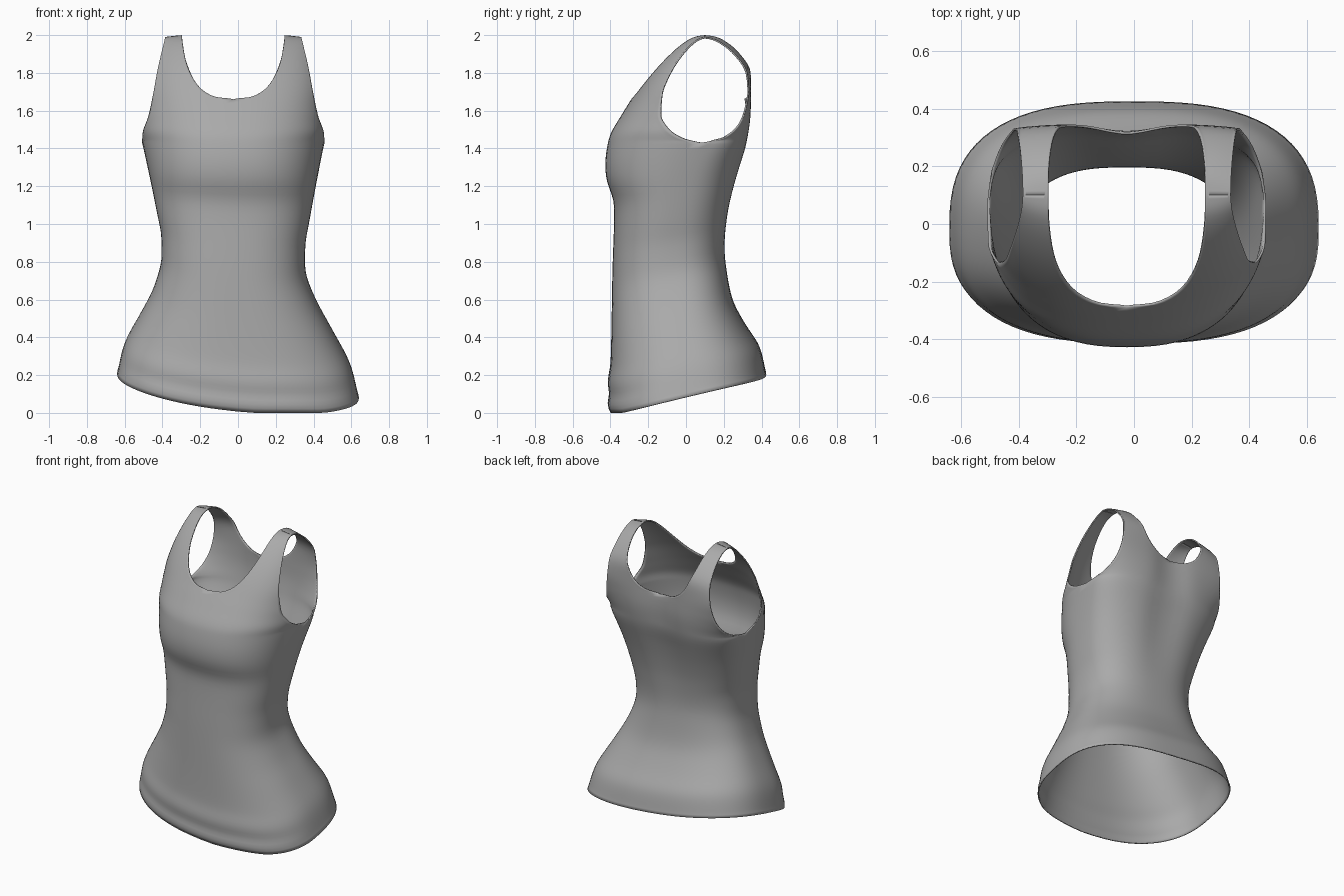
import bpy, bmesh, math

if "Cube" in bpy.data.objects:
    bpy.data.objects.remove(bpy.data.objects["Cube"])

N = 20        # columns per quarter


def curve(keys, z):
    """Smooth monotone interpolation through (position, value) keys."""
    if z <= keys[0][0]:
        return keys[0][1]
    if z >= keys[-1][0]:
        return keys[-1][1]
    i = max(j for j in range(len(keys) - 1) if keys[j][0] <= z)

    def slope(j):
        if j == 0 or j == len(keys) - 1:
            a, b = max(j - 1, 0), min(j + 1, len(keys) - 1)
            return (keys[b][1] - keys[a][1]) / (keys[b][0] - keys[a][0])
        d0 = (keys[j][1] - keys[j - 1][1]) / (keys[j][0] - keys[j - 1][0])
        d1 = (keys[j + 1][1] - keys[j][1]) / (keys[j + 1][0] - keys[j][0])
        return 0 if d0 * d1 <= 0 else 2 * d0 * d1 / (d0 + d1)

    (z0, v0), (z1, v1) = keys[i], keys[i + 1]
    h = z1 - z0
    t = (z - z0) / h
    return (v0 * (2*t**3 - 3*t*t + 1) + v1 * (3*t*t - 2*t**3)
            + h * slope(i) * (t**3 - 2*t*t + t) + h * slope(i + 1) * (t**3 - t*t))


# Silhouette keys by height
BODY_W = [(.1, .64), (.25, .605), (.45, .505), (.6, .43), (.78, .38), (.9, .382), (1.0, .40),
          (1.2, .437), (1.43, .483)]
WIDTH_F = [(1.43, .483), (1.48, .48), (1.57, .45), (1.7, .422), (1.82, .40), (1.99, .36)]
WIDTH_B = [(1.43, .483), (1.46, .46), (1.52, .43), (1.6, .405), (1.7, .388), (1.82, .377), (1.99, .36)]
FRONT = [(.1, -.40), (.13, -.422), (.18, -.406), (.24, -.416), (.34, -.40), (.8, -.39), (1.12, -.38),
         (1.17, -.39), (1.23, -.42), (1.32, -.43), (1.45, -.41), (1.58, -.34), (1.66, -.29),
         (1.78, -.21), (1.9, -.10), (1.97, 0), (1.985, .05), (1.99, .1)]
BACK = [(.1, .425), (.24, .395), (.37, .32), (.53, .245), (.7, .215), (.8, .205), (1.0, .225),
        (1.15, .255), (1.3, .295), (1.43, .33), (1.6, .348), (1.8, .347), (1.9, .29),
        (1.97, .2), (1.985, .15), (1.99, .1)]
SEAM = [(.1, -.02), (.8, -.08), (1.2, -.02), (1.43, .08)]
# Armhole edge, front and back halves
ARM_F = [(1.43, .08), (1.45, -.01), (1.5, -.09), (1.58, -.135), (1.68, -.13), (1.8, -.085),
         (1.9, -.02), (1.97, .05), (1.985, .08), (1.99, .1)]
ARM_B = [(1.43, .08), (1.45, .19), (1.52, .28), (1.6, .315), (1.7, .333), (1.8, .325),
         (1.9, .26), (1.97, .17), (1.985, .13), (1.99, .1)]
BOX_F = [(.1, .76), (.5, .8), (1.0, .82), (1.99, .82)]
BOX_B = [(.1, .75), (.6, .78), (1.0, .76), (1.43, .7), (1.99, .7)]
SHIFT = [(.1, 0), (.5, -.008), (.8, -.025), (1.99, -.025)]
# Neckline x, neckline z and armhole z, row by row from armpit to shoulder
ROWS = [(0, 1.43, 1.43), (0, 1.48, 1.438), (0, 1.54, 1.455), (0, 1.6, 1.49), (0, 1.66, 1.55),
        (.09, 1.672, 1.6), (.17, 1.715, 1.66), (.225, 1.79, 1.74), (.255, 1.87, 1.83),
        (.268, 1.94, 1.915), (.272, 1.975, 1.965), (.272, 1.985, 1.983), (.272, 1.99, 1.99)]


def shape(z, back):
    """Half width, mid y, side y, boxiness and wrap angle at height z."""
    mid = curve(BACK if back else FRONT, z)
    e = curve(BOX_B if back else BOX_F, z)
    if z <= 1.43:
        return curve(BODY_W, z), mid, curve(SEAM, z), e, math.pi / 2
    side = curve(ARM_B if back else ARM_F, z)
    w = curve(WIDTH_B if back else WIDTH_F, z)
    # The panel is the part of the full oval that the armhole leaves
    ref = min(z, 1.85)
    m = curve(BACK if back else FRONT, ref) - .08
    s = curve(ARM_B if back else ARM_F, ref) - .08
    ratio = min(1, max(0, s / m))
    k = max(math.radians(42 if back else 50), math.acos(ratio ** (1 / e)))
    return w, mid, side, e, k


def section(a, z, sx, back):
    """Point at fraction a (centre to side) of the cross-section at height z."""
    w, mid, side, e, k = shape(z, back)
    x = w * (math.sin(a * k) / math.sin(k)) ** e
    ck = max(0, math.cos(k)) ** e
    f = max(0, (max(0, math.cos(a * k)) ** e - ck) / (1 - ck))
    y = side + (mid - side) * f
    if back:  # spine groove
        y -= .03 * math.exp(-(x / .11) ** 2) * min(1, max(0, (z - .8) / .5))
    return x * sx + curve(SHIFT, z), y


def quarter(bm, sx, back):
    grid = []
    # Body from the slanted hem to the armpits
    levels = [.1 + .02 * i for i in range(13)] + [.34 + 1.09 * i / 34 for i in range(1, 34)]
    for v in levels:
        row = []
        for i in range(N + 1):
            x, y = section(i / N, v, sx, back)
            hx, hy = section(i / N, .1, sx, back)
            hem = max(0, .103 + .24 * hy - .1 * hx + .11 * hx * hx)
            row.append((x, y, hem + (v - .1) / 1.33 * (1.43 - hem)))
        grid.append(row)
    # Chest or back panel running into the strap
    steps = 3
    for r in range((len(ROWS) - 1) * steps + 1):
        t = r / steps
        nx, nz, az = (curve([(j, q[c]) for j, q in enumerate(ROWS)], t) for c in range(3))
        w, _, _, e, k = shape(nz, back)
        a0 = math.asin(math.sin(k) * (max(nx, 0) / w) ** (1 / e)) / k
        row = []
        for i in range(N + 1):
            u = i / N
            z = nz + (az - nz) * u
            x, y = section(a0 + (1 - a0) * u, z, sx, back)
            row.append((x, y, z + .01 * (1 - u) * max(0, (z - 1.7) / .29)))
        grid.append(row)
    verts = [[bm.verts.new(p) for p in row] for row in grid]
    for lo, hi in zip(verts, verts[1:]):
        for i in range(N):
            q = [lo[i], lo[i + 1], hi[i + 1], hi[i]]
            bm.faces.new(q if (sx > 0) != back else q[::-1])


# Garment shell
bm = bmesh.new()
for sx in (-1, 1):
    for back in (False, True):
        quarter(bm, sx, back)
bmesh.ops.remove_doubles(bm, verts=bm.verts, dist=.0008)
# Relax the cloth, leaving the open edges in place
inner = [v for v in bm.verts if not v.is_boundary]
for _ in range(4):
    bmesh.ops.smooth_vert(bm, verts=inner, factor=.5, use_axis_x=True, use_axis_y=True, use_axis_z=True)
mesh = bpy.data.meshes.new("tank_top")
bm.to_mesh(mesh)
bm.free()
top = bpy.data.objects.new("tank_top", mesh)
bpy.context.collection.objects.link(top)

grey = bpy.data.materials.new("grey_fabric")
grey.diffuse_color = (.4, .4, .4, 1)
grey.use_nodes = True
grey.node_tree.nodes["Principled BSDF"].inputs["Base Color"].default_value = grey.diffuse_color
mesh.materials.append(grey)

# Thin fabric thickness
solid = top.modifiers.new("fabric_thickness", 'SOLIDIFY')
solid.thickness = .008
solid.offset = -1

bpy.context.view_layer.objects.active = top
top.select_set(True)
bpy.ops.object.shade_smooth_by_angle(angle=math.radians(50))
